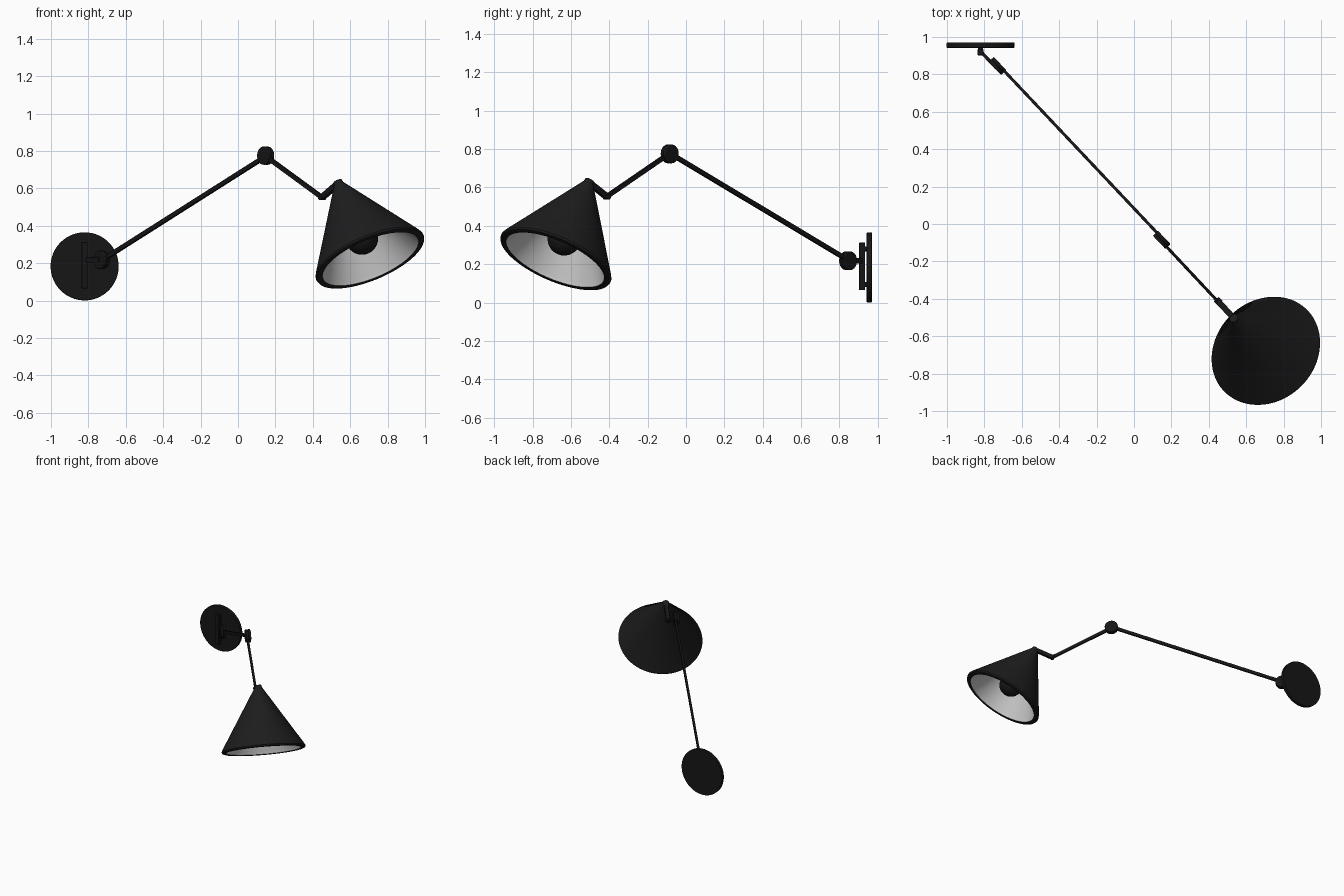
import bpy, bmesh, math
from mathutils import Vector, Matrix

if "Cube" in bpy.data.objects:
    bpy.data.objects.remove(bpy.data.objects["Cube"])

def material(name, v):
    m = bpy.data.materials.new(name)
    m.diffuse_color = (v, v, v, 1)
    m.use_nodes = True
    m.node_tree.nodes["Principled BSDF"].inputs["Base Color"].default_value = m.diffuse_color
    return m

BLACK = material("black_metal", 0.008)
SATIN = material("black_shade", 0.012)
LINER = material("pale_liner", 0.6)

def finish(name, bm, mat, matrix, bevel=0.0):
    bmesh.ops.recalc_face_normals(bm, faces=bm.faces)
    me = bpy.data.meshes.new(name)
    bm.to_mesh(me)
    bm.free()
    ob = bpy.data.objects.new(name, me)
    bpy.context.collection.objects.link(ob)
    ob.matrix_world = matrix
    me.materials.append(mat)
    if bevel:
        b = ob.modifiers.new("bevel", 'BEVEL')
        b.width, b.segments = bevel, 3
    bpy.ops.object.select_all(action='DESELECT')
    ob.select_set(True)
    bpy.context.view_layer.objects.active = ob
    bpy.ops.object.shade_smooth_by_angle(angle=math.radians(35))
    return ob

def along(a, b):
    # frame at a with z towards b, x horizontal and y in the vertical plane
    z = (b - a).normalized()
    x = z.cross(Vector((0, 0, 1)))
    x = x.normalized() if x.length > 1e-4 else Vector((1, 0, 0))
    y = z.cross(x)
    return Matrix.Translation(a) @ Matrix((x, y, z)).transposed().to_4x4()

def revolve(name, profile, a, b, mat, bevel=0.0, steps=64):
    bm = bmesh.new()
    vs = [bm.verts.new((r, 0, h)) for r, h in profile]
    es = [bm.edges.new(p) for p in zip(vs, vs[1:])]
    bmesh.ops.spin(bm, geom=vs + es, cent=(0, 0, 0), axis=(0, 0, 1),
                   angle=2 * math.pi, steps=steps, use_duplicate=False)
    bmesh.ops.remove_doubles(bm, verts=bm.verts, dist=1e-5)
    return finish(name, bm, mat, along(a, b), bevel)

def rod(name, a, b, r, bevel=0.0, steps=24):
    l = (b - a).length
    return revolve(name, [(0, 0), (r, 0), (r, l), (0, l)], a, b, BLACK, bevel, steps)

def bar(name, a, b, w, h, bevel=0.003):
    bm = bmesh.new()
    l = (b - a).length
    bmesh.ops.create_cube(bm, size=1)
    bmesh.ops.scale(bm, vec=(w, h, l), verts=bm.verts)
    bmesh.ops.translate(bm, vec=(0, 0, l / 2), verts=bm.verts)
    return finish(name, bm, BLACK, along(a, b), bevel)

V = Vector
WALL = V((-0.73, 0.845, 0.218))     # wall joint
ELBOW = V((0.148, -0.085, 0.775))   # middle joint
WRIST = V((0.45, -0.413, 0.552))    # end of upper arm
APEX = V((0.537, -0.507, 0.627))    # top of shade
SIDE = V((0.726, 0.688, 0))         # horizontal, square to the arms

# Wall plate, backing bar and spacers
rod("wall_plate", V((-0.82, 0.97, 0.183)), V((-0.82, 0.942, 0.183)), 0.182, 0.004, 64)
bar("mounting_bar", V((-0.82, 0.918, 0.065)), V((-0.82, 0.918, 0.312)), 0.032, 0.032)
for i, z in enumerate((0.095, 0.28)):
    rod(f"spacer_{i}", V((-0.82, 0.945, z)), V((-0.82, 0.925, z)), 0.013)
bar("wall_link", V((-0.822, 0.925, 0.218)), WALL - SIDE * 0.012, 0.018, 0.03)

# Round joints: two facing discs each
for name, c in (("wall_joint", WALL), ("middle_joint", ELBOW)):
    for s in (-1, 1):
        rod(f"{name}_disc_{s + 1}", c, c + SIDE * 0.019 * s, 0.049, 0.004, 32)

# Flat arms, lying on opposite sides of the middle joint
bar("lower_arm", WALL + SIDE * 0.008, ELBOW + SIDE * 0.008, 0.016, 0.025)
bar("upper_arm", ELBOW - SIDE * 0.006, WRIST - SIDE * 0.002, 0.016, 0.025)

# Short swivel leading to the shade
rod("wrist_pin", WRIST - SIDE * 0.018, WRIST + SIDE * 0.018, 0.015, 0.002)
bar("swivel", WRIST, APEX - V((0.012, -0.012, 0.01)), 0.032, 0.03, 0.005)

# Conical shade with a thick rim, pale lining, socket and bulb
AXIS = V((0.363, -0.37, -0.855)).normalized()
END = APEX + AXIS
revolve("shade", [(0, -0.012), (0.024, -0.012), (0.027, 0.005), (0.304, 0.448), (0.311, 0.462),
                  (0.307, 0.472), (0.295, 0.477), (0.275, 0.473)], APEX, END, SATIN, steps=96)
revolve("shade_lining", [(0.275, 0.473), (0.268, 0.455), (0.02, 0.055), (0, 0.055)],
        APEX, END, LINER, steps=96)
rod("bulb_socket", APEX + AXIS * 0.05, APEX + AXIS * 0.3, 0.045, 0.003, 32)
R, C = 0.087, 0.345
revolve("bulb", [(R * math.sin(math.pi * i / 20), C - R * math.cos(math.pi * i / 20))
                 for i in range(21)], APEX, END, BLACK, steps=40)
